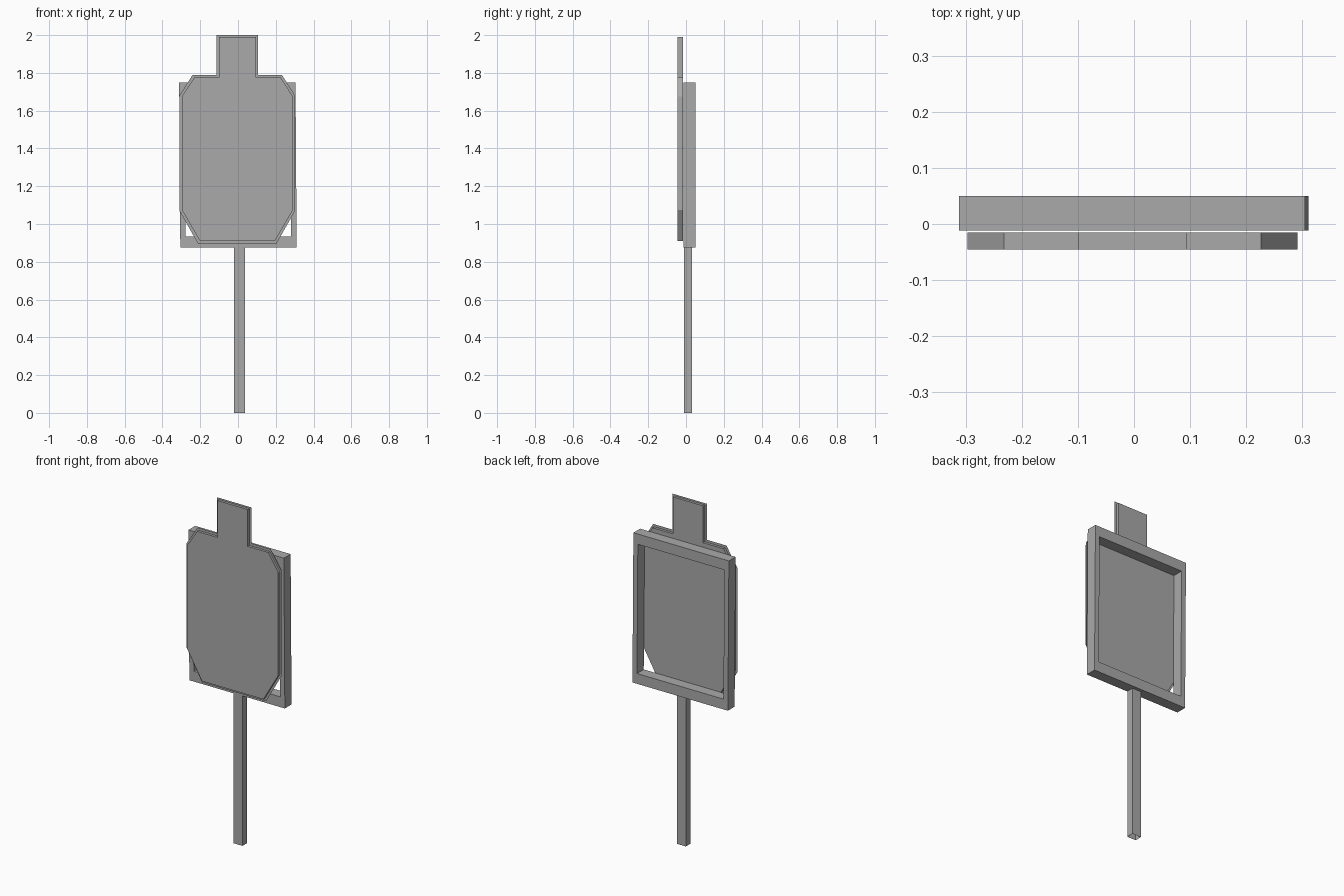
import bpy
import bmesh

cube = bpy.data.objects.get("Cube")
if cube:
    bpy.data.objects.remove(cube, do_unlink=True)

grey = bpy.data.materials.new("plain_grey")
grey.use_nodes = True
colour = (0.4, 0.4, 0.4, 1)
grey.diffuse_color = colour
grey.node_tree.nodes["Principled BSDF"].inputs["Base Color"].default_value = colour


def finish(name, bm):
    bmesh.ops.recalc_face_normals(bm, faces=bm.faces)
    mesh = bpy.data.meshes.new(name)
    bm.to_mesh(mesh)
    bm.free()
    mesh.materials.append(grey)
    obj = bpy.data.objects.new(name, mesh)
    bpy.context.collection.objects.link(obj)
    return obj


def extrude_back(bm, depth):
    """Give flat faces in the x-z plane a thickness along +y."""
    result = bmesh.ops.extrude_face_region(bm, geom=bm.faces[:], use_keep_orig=True)
    verts = [g for g in result["geom"] if isinstance(g, bmesh.types.BMVert)]
    bmesh.ops.translate(bm, verts=verts, vec=(0, depth, 0))


def silhouette(name, half, y, depth, centre):
    """Mirror a half outline (bottom to top) into a closed target shape."""
    bm = bmesh.new()
    outline = half + [(-x, z) for x, z in reversed(half)]
    bm.faces.new([bm.verts.new((x + centre, y, z)) for x, z in outline])
    if depth:
        extrude_back(bm, depth)
    return finish(name, bm)


# Target board, with a thin sheet edge standing proud all round it
board = [(0.198, 0.91), (0.294, 1.075), (0.294, 1.675),
         (0.229, 1.775), (0.097, 1.775), (0.097, 1.99)]
sheet = [(0.207, 0.895), (0.306, 1.07), (0.306, 1.68),
         (0.236, 1.79), (0.111, 1.79), (0.111, 2.0)]
silhouette("target_board", board, -0.045, 0.03, -0.003)
silhouette("target_sheet", sheet, -0.03, 0, -0.004)

# Rectangular frame, leaning a hair to one side
bm = bmesh.new()
rings = []
for half_width, low, high in ((0.308, 0.875, 1.75), (0.279, 0.935, 1.69)):
    corners = [(-half_width, low), (half_width, low),
               (half_width, high), (-half_width, high)]
    rings.append([bm.verts.new((x + 0.001 - 0.007 * (z - 1.1), -0.012, z))
                  for x, z in corners])
outer, inner = rings
for i in range(4):
    j = (i + 1) % 4
    bm.faces.new((outer[i], outer[j], inner[j], inner[i]))
extrude_back(bm, 0.062)
finish("backing_frame", bm)

# Post, open at the foot
bm = bmesh.new()
bmesh.ops.create_cube(bm, size=1)
for v in bm.verts:
    v.co = (v.co.x * 0.057 + 0.008, v.co.y * 0.042 + 0.01, (v.co.z + 0.5) * 0.875)
foot = [f for f in bm.faces if f.calc_center_median().z < 0.01]
bmesh.ops.delete(bm, geom=foot, context="FACES_ONLY")
finish("post", bm)
